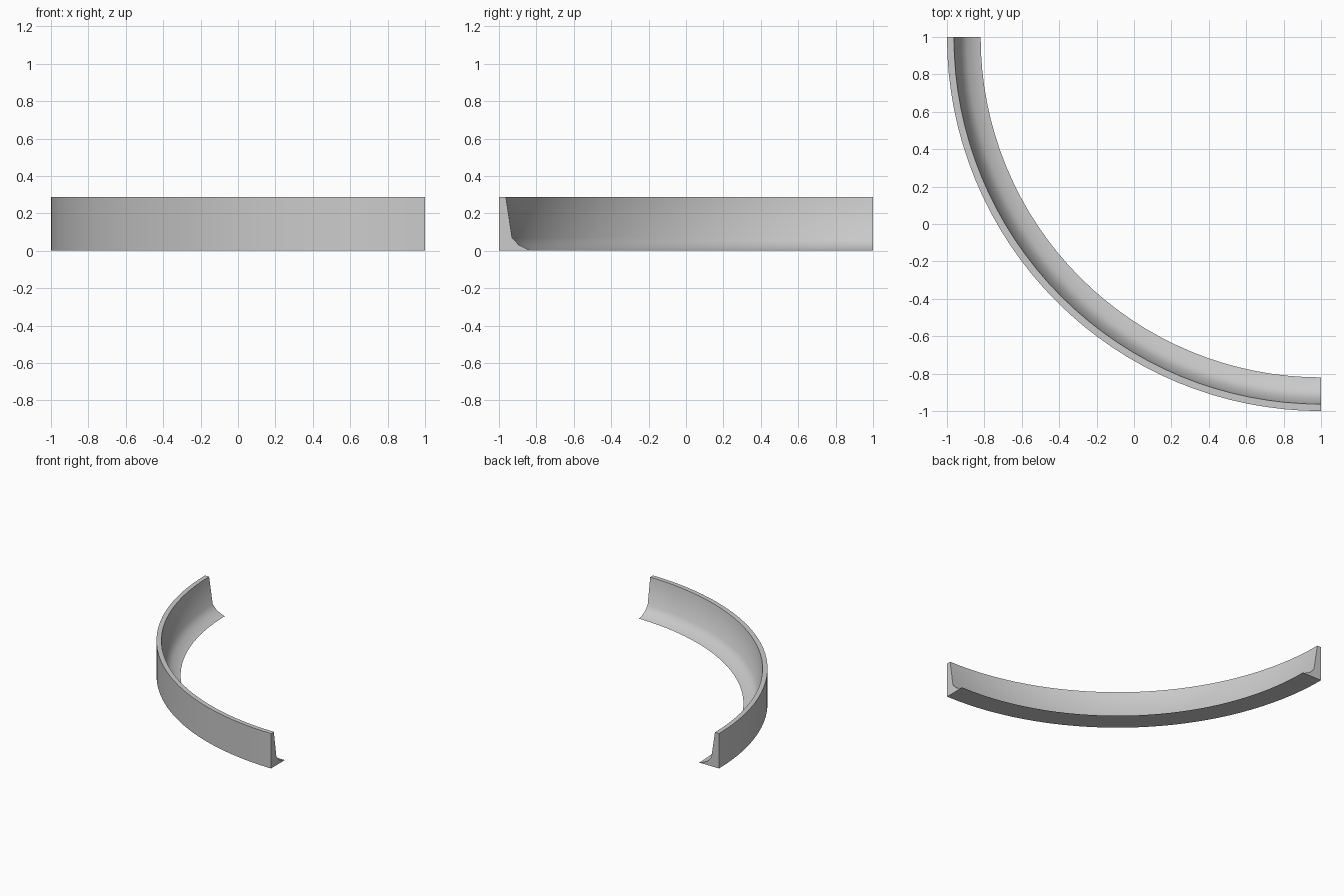
import bpy, bmesh, math

cube = bpy.data.objects.get("Cube")
if cube:
    bpy.data.objects.remove(cube, do_unlink=True)

SEGMENTS = 32
CENTRE = 1.0

# Cross-section as (radius, height): upright wall with a coved foot
PROFILE = [(2.0, 0.0), (2.0, 0.287), (1.963, 0.287), (1.93, 0.07),
           (1.893, 0.03), (1.84, 0.005), (1.82, 0.0)]

# Light grey material
grey = bpy.data.materials.new("light_grey")
grey.use_nodes = True
colour = (0.6, 0.6, 0.6, 1.0)
grey.diffuse_color = colour
grey.node_tree.nodes["Principled BSDF"].inputs["Base Color"].default_value = colour

# Sweep the cross-section through a quarter circle
bm = bmesh.new()
rings = []
for i in range(SEGMENTS + 1):
    angle = math.pi + math.pi / 2 * i / SEGMENTS
    rings.append([bm.verts.new((CENTRE + r * math.cos(angle),
                                CENTRE + r * math.sin(angle), z))
                  for r, z in PROFILE])

count = len(PROFILE)
for a, b in zip(rings, rings[1:]):
    for j in range(count):
        k = (j + 1) % count
        bm.faces.new((a[j], a[k], b[k], b[j]))

# Flat end caps
bm.faces.new(rings[0])
bm.faces.new(rings[-1])
bmesh.ops.recalc_face_normals(bm, faces=bm.faces[:])

mesh = bpy.data.meshes.new("curved_skirting")
bm.to_mesh(mesh)
bm.free()
mesh.materials.append(grey)
skirting = bpy.data.objects.new("curved_skirting", mesh)
bpy.context.collection.objects.link(skirting)

# Smooth the curve and cove, keep the rims sharp
bpy.ops.object.select_all(action="DESELECT")
skirting.select_set(True)
bpy.context.view_layer.objects.active = skirting
bpy.ops.object.shade_smooth_by_angle(angle=math.radians(40))
